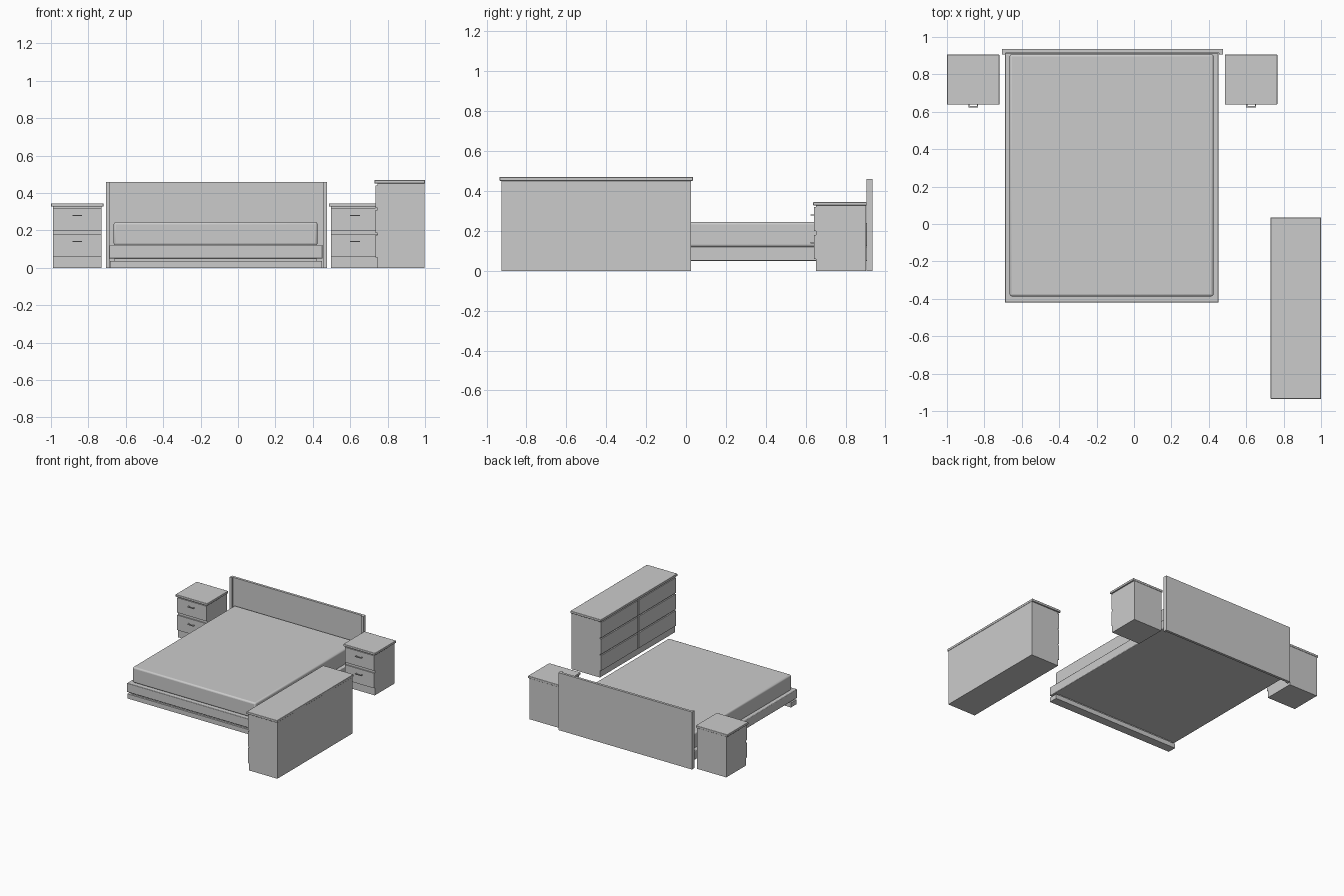
import bpy
import bmesh
import math
from mathutils import Vector

cube = bpy.data.objects.get("Cube")
if cube:
    bpy.data.objects.remove(cube, do_unlink=True)

# One plain grey for the whole bedroom set
GREY = (0.6, 0.6, 0.6, 1.0)
mat = bpy.data.materials.new("plain grey")
mat.use_nodes = True
mat.diffuse_color = GREY
mat.node_tree.nodes["Principled BSDF"].inputs["Base Color"].default_value = GREY


def box(name, x, y, z, bevel=0.0, segments=1):
    """Box from (low, high) ranges on each axis, with optionally softened edges."""
    low, high = Vector((x[0], y[0], z[0])), Vector((x[1], y[1], z[1]))
    bm = bmesh.new()
    bmesh.ops.create_cube(bm, size=1)
    bmesh.ops.scale(bm, vec=high - low, verts=bm.verts)
    mesh = bpy.data.meshes.new(name)
    bm.to_mesh(mesh)
    bm.free()
    mesh.materials.append(mat)
    obj = bpy.data.objects.new(name, mesh)
    obj.location = (low + high) / 2
    bpy.context.collection.objects.link(obj)
    if bevel:
        mod = obj.modifiers.new("soft edges", "BEVEL")
        mod.width, mod.segments = bevel, segments
        bpy.ops.object.select_all(action="DESELECT")
        obj.select_set(True)
        bpy.context.view_layer.objects.active = obj
        bpy.ops.object.shade_smooth_by_angle(angle=math.radians(35))
    return obj


# Bed: platform, recessed support, foot plank and mattress
box("bed_platform", (-0.69, 0.452), (-0.42, 0.915), (0.05, 0.122), 0.004, 2)
box("foot_support", (-0.66, 0.42), (-0.405, -0.36), (0.03, 0.055))
box("foot_plank", (-0.685, 0.45), (-0.42, -0.35), (0, 0.037))
box("mattress", (-0.665, 0.425), (-0.387, 0.907), (0.12, 0.245), 0.012, 3)

# Headboard: panel between two slim posts standing slightly forward
box("headboard_panel", (-0.69, 0.46), (0.915, 0.935), (0, 0.46))
for side, x0 in (("right", -0.707), ("left", 0.455)):
    box(f"headboard_post_{side}", (x0, x0 + 0.021), (0.905, 0.935), (0, 0.46))


def nightstand(side, cx):
    """Cabinet with a slab top, two drawers and bar handles."""
    name = f"nightstand_{side}"
    half = 0.129
    box(name + "_body", (cx - half, cx + half), (0.652, 0.903), (0, 0.328))
    box(name + "_top", (cx - 0.14, cx + 0.14), (0.638, 0.906), (0.327, 0.345), 0.003, 2)
    for level, z in (("lower", 0.06), ("upper", 0.2)):
        box(f"{name}_{level}_drawer", (cx - half, cx + half), (0.643, 0.653), (z, z + 0.12))
        grip = z + 0.08
        box(f"{name}_{level}_handle", (cx - 0.026, cx + 0.026), (0.624, 0.63), (grip - 0.003, grip + 0.003))
        for sign in (-1, 1):
            px = cx + sign * 0.023
            box(f"{name}_{level}_handle_stem", (px - 0.003, px + 0.003), (0.626, 0.645), (grip - 0.003, grip + 0.003))


nightstand("right", -0.86)
nightstand("left", 0.626)

# Dresser: its drawers face the bed, three rows in two columns
box("dresser_body", (0.746, 0.997), (-0.926, 0.024), (0, 0.452))
box("dresser_top", (0.73, 1.0), (-0.935, 0.035), (0.451, 0.47), 0.003, 2)
WIDTH, HEIGHT = 0.468, 0.122
for column in range(2):
    y = -0.924 + column * (WIDTH + 0.01)
    for row in range(3):
        z = 0.055 + row * (HEIGHT + 0.01)
        box(f"dresser_drawer_{column}_{row}", (0.736, 0.747), (y, y + WIDTH), (z, z + HEIGHT))
